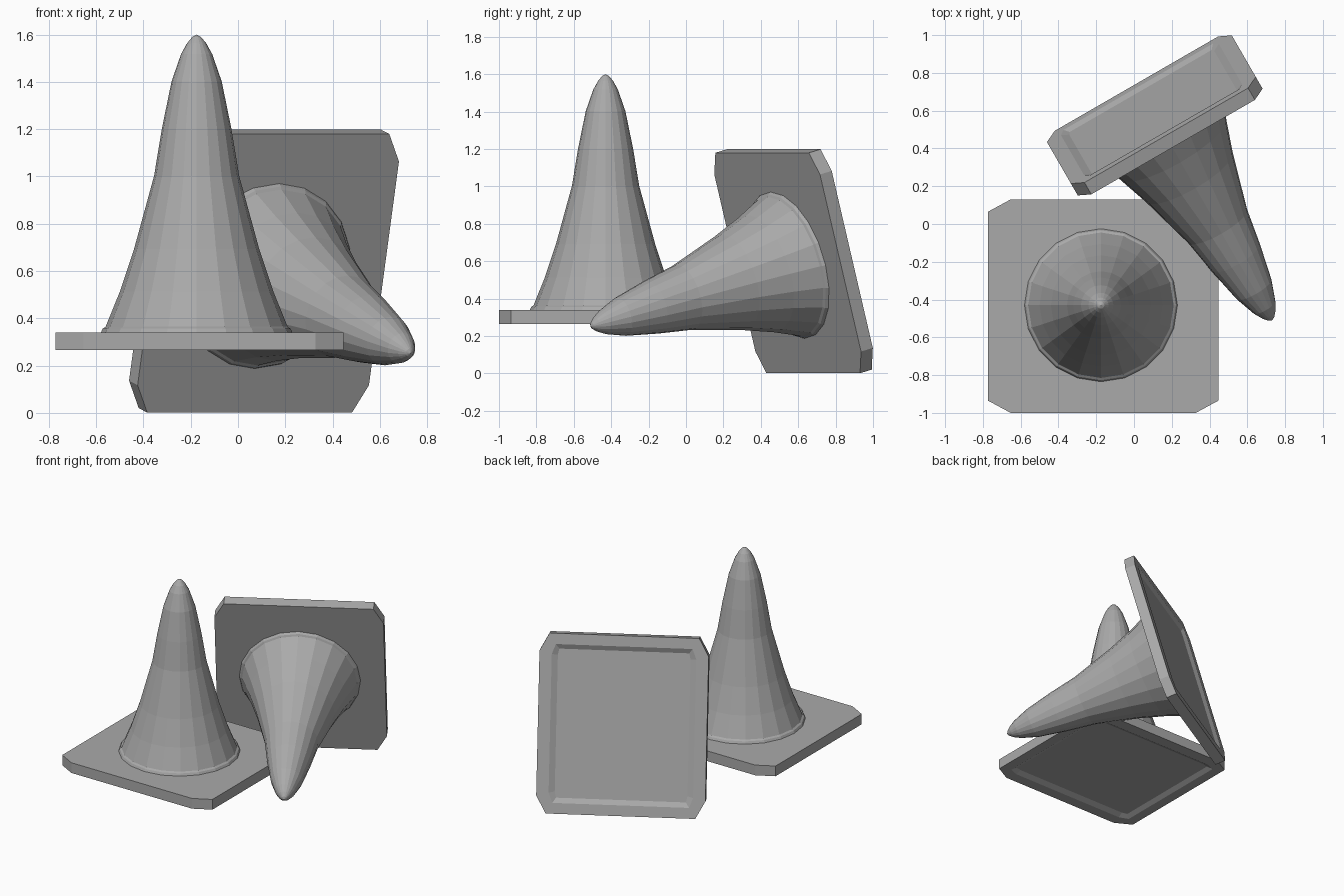
import bpy
import bmesh
from math import sin, cos, pi, radians
from mathutils import Matrix, Vector

if "Cube" in bpy.data.objects:
    bpy.data.objects.remove(bpy.data.objects["Cube"], do_unlink=True)

# Single matte grey
grey = bpy.data.materials.new("plain_grey")
grey.use_nodes = True
colour = (0.4, 0.4, 0.4, 1)
grey.diffuse_color = colour
grey.node_tree.nodes["Principled BSDF"].inputs["Base Color"].default_value = colour

SIDES = 20
HALF_X, HALF_Y, HALF_T = 0.61, 0.565, 0.0375
CUT_X, CUT_Y = 0.12, 0.065


def finish(bm, name):
    bmesh.ops.recalc_face_normals(bm, faces=bm.faces[:])
    mesh = bpy.data.meshes.new(name)
    bm.to_mesh(mesh)
    bm.free()
    mesh.materials.append(grey)
    return mesh


def make_base():
    """Square foot with clipped corners and a shallow recess underneath."""
    bm = bmesh.new()
    outline = []
    for sx, sy in ((1, 1), (-1, 1), (-1, -1), (1, -1)):
        pair = [(sx * HALF_X, sy * (HALF_Y - CUT_Y)), (sx * (HALF_X - CUT_X), sy * HALF_Y)]
        outline += pair if sx * sy > 0 else pair[::-1]
    bottom = [bm.verts.new((x, y, -HALF_T)) for x, y in outline]
    top = [bm.verts.new((x, y, HALF_T)) for x, y in outline]
    bm.faces.new(top)
    under = bm.faces.new(bottom[::-1])
    for i in range(len(outline)):
        j = (i + 1) % len(outline)
        bm.faces.new((bottom[i], bottom[j], top[j], top[i]))
    bm.normal_update()
    bmesh.ops.inset_region(bm, faces=[under], thickness=0.085)
    bmesh.ops.inset_region(bm, faces=[under], thickness=0.04, depth=-0.018)
    return finish(bm, "base")


def make_cone():
    """Flared faceted body with a small collar and a rounded tip."""
    profile = [(0.405, 0.0375), (0.397, 0.054), (0.385, 0.062), (0.325, 0.21),
               (0.265, 0.39), (0.18, 0.70), (0.147, 0.90), (0.106, 1.10),
               (0.066, 1.215), (0.04, 1.262), (0.018, 1.288)]
    bm = bmesh.new()
    rings = [[bm.verts.new((r * cos(2 * pi * i / SIDES), r * sin(2 * pi * i / SIDES), z))
              for i in range(SIDES)] for r, z in profile]
    tip = bm.verts.new((0, 0, 1.2975))
    bm.faces.new(rings[0][::-1])
    for i in range(SIDES):
        j = (i + 1) % SIDES
        for low, high in zip(rings, rings[1:]):
            bm.faces.new((low[i], low[j], high[j], high[i]))
        bm.faces.new((rings[-1][i], rings[-1][j], tip))
    bmesh.ops.translate(bm, verts=bm.verts[:], vec=(-0.012, 0.005, 0))
    return finish(bm, "cone")


# Upright pose, and a pose tipped forward past horizontal
turn, lean = radians(30), radians(15)
side = Vector((cos(turn), sin(turn), 0))
ahead = Vector((sin(turn), -cos(turn), 0))
up = Vector((0, 0, 1))
axis = ahead * cos(lean) - up * sin(lean)
rise = ahead * sin(lean) + up * cos(lean)
tipped = Matrix((rise, -side, axis)).transposed().to_4x4()
poses = {
    "standing": Matrix.Translation((-0.163, -0.435, 0.3025)),
    "tipped": Matrix.Translation((0.11, 0.575, 0.6)) @ tipped,
}

parts = {"base": make_base(), "cone": make_cone()}
for pose, matrix in poses.items():
    for part, mesh in parts.items():
        obj = bpy.data.objects.new(f"{pose}_{part}", mesh)
        bpy.context.collection.objects.link(obj)
        obj.matrix_world = matrix
